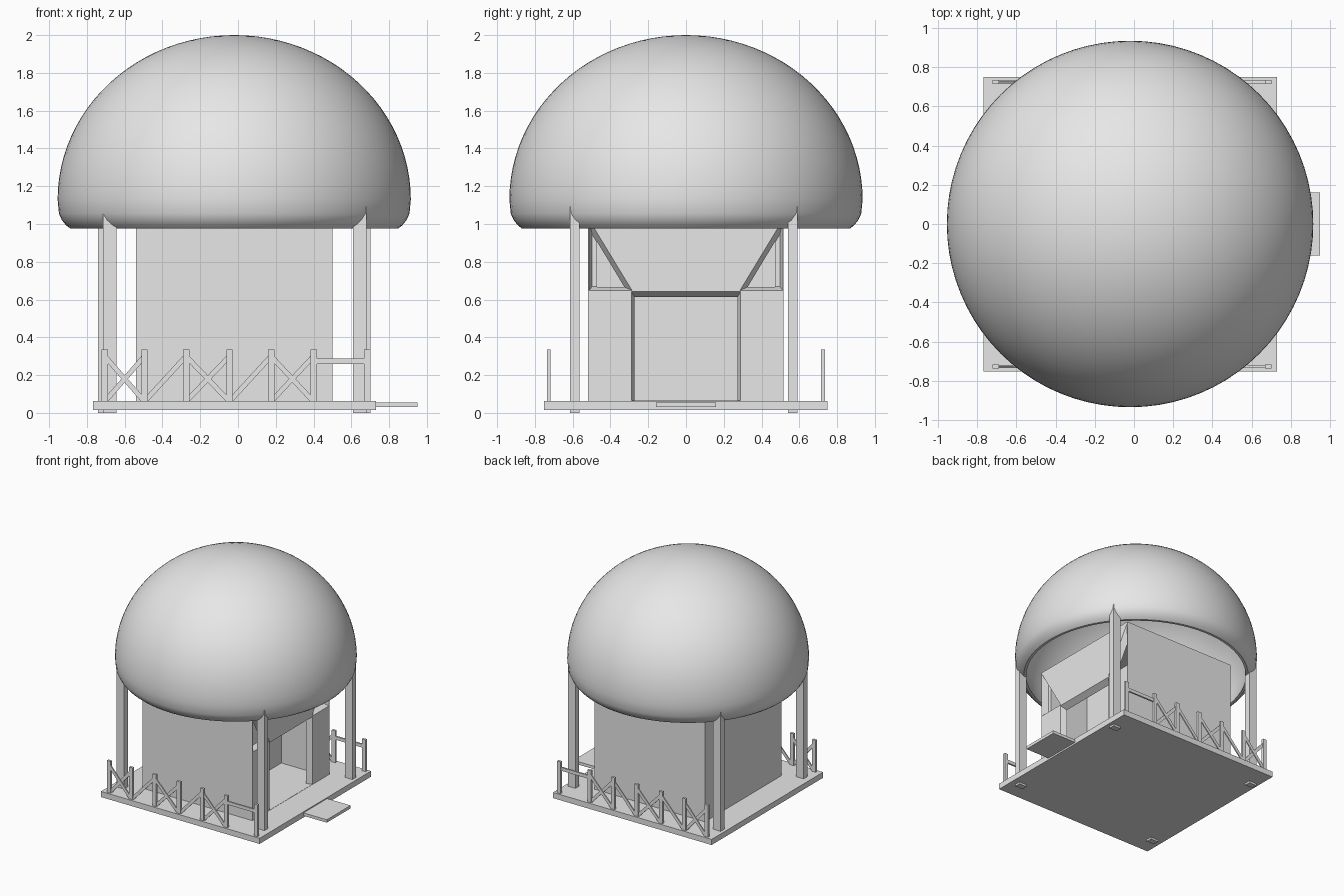
import bpy, bmesh, math
from mathutils import Vector

if "Cube" in bpy.data.objects:
    bpy.data.objects.remove(bpy.data.objects["Cube"])

grey = bpy.data.materials.new("light grey")
grey.diffuse_color = (0.8, 0.8, 0.8, 1)
grey.use_nodes = True
grey.node_tree.nodes["Principled BSDF"].inputs["Base Color"].default_value = grey.diffuse_color


def finish(name, bm):
    bmesh.ops.recalc_face_normals(bm, faces=bm.faces)
    me = bpy.data.meshes.new(name)
    bm.to_mesh(me)
    bm.free()
    me.materials.append(grey)
    ob = bpy.data.objects.new(name, me)
    bpy.context.collection.objects.link(ob)
    return ob


def box(name, x0, x1, y0, y1, z0, z1):
    bm = bmesh.new()
    bmesh.ops.create_cube(bm, size=1)
    for v in bm.verts:
        v.co = Vector(((x0 + x1) / 2 + v.co.x * (x1 - x0),
                       (y0 + y1) / 2 + v.co.y * (y1 - y0),
                       (z0 + z1) / 2 + v.co.z * (z1 - z0)))
    return finish(name, bm)


def tapered(name, outer, inner, x_out, x_in):
    """Solid between two matching (y, z) outlines at two x positions."""
    bm = bmesh.new()
    a = [bm.verts.new((x_out, y, z)) for y, z in outer]
    b = [bm.verts.new((x_in, y, z)) for y, z in inner]
    n = len(a)
    bm.faces.new(a)
    bm.faces.new(b[::-1])
    for i in range(n):
        j = (i + 1) % n
        bm.faces.new((a[i], b[i], b[j], a[j]))
    return finish(name, bm)


def cut(ob, cutter):
    mod = ob.modifiers.new("cut", 'BOOLEAN')
    mod.operation = 'DIFFERENCE'
    mod.solver = 'EXACT'
    mod.object = cutter
    bpy.context.view_layer.objects.active = ob
    bpy.ops.object.modifier_apply(modifier=mod.name)
    bpy.data.objects.remove(cutter)


# Platform and entrance step
box("platform", -0.767, 0.73, -0.752, 0.75, 0.016, 0.064)
box("entrance_step", 0.70, 0.95, -0.16, 0.16, 0.03, 0.055)

# House block with a room, a doorway and two corner openings on the right side
house = box("house", -0.54, 0.50, -0.519, 0.517, 0.05, 1.035)
cut(house, box("room_cutter", 0.08, 0.45, -0.47, 0.47, 0.066, 0.99))
cut(house, tapered("door_cutter",
                   [(-0.29, 0.066), (0.29, 0.066), (0.29, 0.642), (-0.29, 0.642)],
                   [(-0.27, 0.066), (0.27, 0.066), (0.27, 0.61), (-0.27, 0.61)],
                   0.501, 0.445))
for s in (-1, 1):
    cut(house, tapered("corner_cutter",
                       [(s * 0.514, 0.648), (s * 0.285, 0.648), (s * 0.514, 1.025)],
                       [(s * 0.497, 0.668), (s * 0.33, 0.668), (s * 0.497, 0.945)],
                       0.501, 0.445))

# Roof posts
for name, x0, y0 in (("front_left", -0.715, -0.615), ("front_right", 0.61, -0.615),
                     ("back_left", -0.74, 0.54), ("back_right", 0.63, 0.54)):
    box(name + "_post", x0, x0 + 0.071, y0, y0 + 0.05, 0.0, 1.10)

# Hollow dome roof with a rounded rim, spun from its profile
steps = 24
outer = [(0.935 * math.sin(t), 1.13 + 0.87 * math.cos(t))
         for t in (i * math.pi / 2 / steps for i in range(steps + 1))]
inner = [(0.885 * math.sin(t), 1.13 + 0.82 * math.cos(t))
         for t in (i * math.pi / 2 / steps for i in range(steps, -1, -1))]
rim = [(0.928, 1.055), (0.912, 1.02), (0.89, 0.993), (0.868, 0.976),
       (0.848, 0.976), (0.87, 1.04)]
bm = bmesh.new()
vs = [bm.verts.new((r, 0, z)) for r, z in outer + rim + inner]
es = [bm.edges.new(p) for p in zip(vs, vs[1:])]
bmesh.ops.spin(bm, geom=vs + es, cent=(0, 0, 0), axis=(0, 0, 1),
               angle=2 * math.pi, steps=80)
bmesh.ops.remove_doubles(bm, verts=bm.verts, dist=0.0005)
dome = finish("dome_roof", bm)
dome.location.x = -0.02
bpy.ops.object.select_all(action='DESELECT')
dome.select_set(True)
bpy.context.view_layer.objects.active = dome
bpy.ops.object.shade_smooth_by_angle(angle=math.radians(35))


# Fences along front and back
def brace(name, xa, za, xb, zb, y, depth):
    ob = box(name, -0.5, 0.5, -depth / 2, depth / 2, -0.013, 0.013)
    ob.scale.x = math.hypot(xb - xa, zb - za)
    ob.rotation_euler.y = -math.atan2(zb - za, xb - xa)
    ob.location = ((xa + xb) / 2, y, (za + zb) / 2)


post_x = [-0.705, -0.495, -0.275, -0.045, 0.175, 0.40, 0.685]
for side, y in (("front", -0.727), ("back", 0.725)):
    for x in post_x:
        box(side + "_fence_post", x - 0.017, x + 0.017, y - 0.01, y + 0.01, 0.02, 0.335)
    for i in range(5):
        xa, xb = post_x[i], post_x[i + 1]
        brace(side + "_fence_brace", xa, 0.06, xb, 0.30, y + 0.003, 0.010)
        if i % 2 == 0:
            brace(side + "_fence_cross_brace", xa, 0.30, xb, 0.06, y - 0.003, 0.010)
    box(side + "_fence_rail", 0.40, 0.685, y - 0.007, y + 0.007, 0.26, 0.288)
